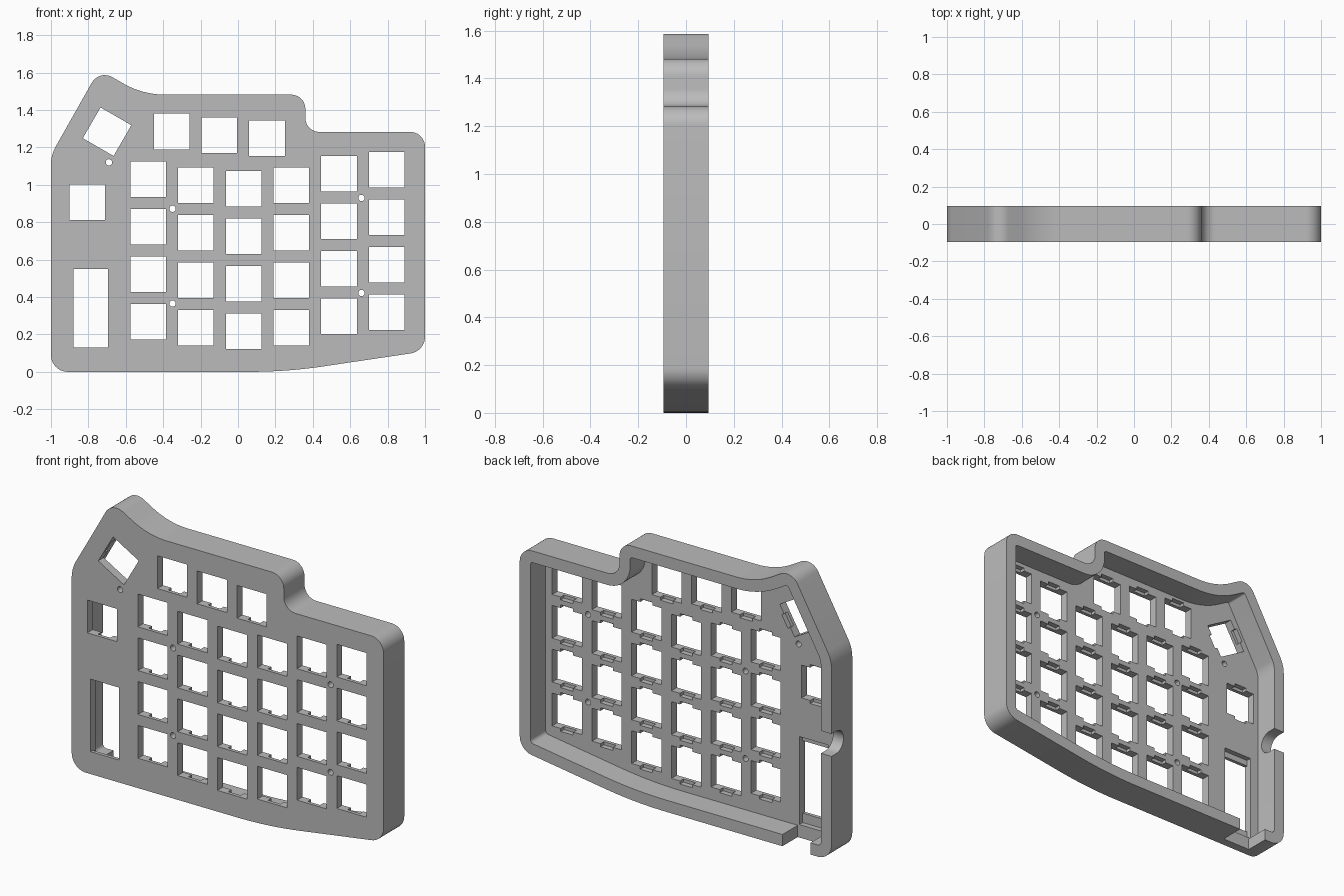
import bpy, bmesh, math
from mathutils import Vector, Matrix

if "Cube" in bpy.data.objects:
    bpy.data.objects.remove(bpy.data.objects["Cube"], do_unlink=True)

FRONT, BACK = -0.095, 0.095
PLATE = FRONT + 0.05      # rear surface of the key plate
LIP = FRONT + 0.02        # thin skin left in front of the clip notches
WALL = 0.068
KEY = 0.19
PITCH = 0.254

grey = bpy.data.materials.new("case_grey")
grey.use_nodes = True
colour = (0.5, 0.5, 0.5, 1)
grey.diffuse_color = colour
grey.node_tree.nodes["Principled BSDF"].inputs["Base Color"].default_value = colour

# Case outline corners, counter-clockwise: x, z, fillet radius
corners = [(-1, 0, .09), (.26, 0, 2.7), (1, .11, .09), (1, 1.283, .08),
           (.36, 1.283, .075), (.36, 1.482, .075), (-.51, 1.482, .45),
           (-.742, 1.616, .08), (-1, 1.16, .2)]


def neighbours(pts, i):
    p = Vector(pts[i][:2])
    a = (p - Vector(pts[i - 1][:2])).normalized()
    b = (Vector(pts[(i + 1) % len(pts)][:2]) - p).normalized()
    return p, a, b


def inset(pts, d):
    """Move every edge inward by d and adapt the fillets."""
    out = []
    for i, c in enumerate(pts):
        p, a, b = neighbours(pts, i)
        na, nb = Vector((-a.y, a.x)), Vector((-b.y, b.x))
        q = p + (na + nb) * d / (1 + na.dot(nb))
        convex = a.x * b.y - a.y * b.x > 0
        out.append((q.x, q.y, max(.015, c[2] - d) if convex else c[2] + d))
    return out


def fillet(pts, steps=10):
    """Replace each corner by a tangent arc."""
    out = []
    for i, c in enumerate(pts):
        p, a, b = neighbours(pts, i)
        turn = math.atan2(a.x * b.y - a.y * b.x, a.dot(b))
        r = c[2]
        start = p - a * r * math.tan(abs(turn) / 2)
        side = math.copysign(1, turn)
        centre = start + Vector((-a.y, a.x)) * r * side
        for k in range(steps + 1):
            out.append(centre + Matrix.Rotation(turn * k / steps, 2) @ (start - centre))
    return out


def box(x, z, w, h, angle=0):
    rot = Matrix.Rotation(math.radians(angle), 2)
    return [Vector((x, z)) + rot @ Vector((sx * w / 2, sz * h / 2))
            for sx, sz in ((-1, -1), (1, -1), (1, 1), (-1, 1))]


def disc(x, z, r, n=20):
    return [Vector((x + r * math.cos(k * math.tau / n), z + r * math.sin(k * math.tau / n)))
            for k in range(n)]


def prisms(name, profiles, y0, y1):
    """Extrude x-z profiles from y0 to y1 into one object."""
    bm = bmesh.new()
    for prof in profiles:
        face = bm.faces.new([bm.verts.new((p.x, y0, p.y)) for p in prof])
        ext = bmesh.ops.extrude_face_region(bm, geom=[face])["geom"]
        verts = [v for v in ext if isinstance(v, bmesh.types.BMVert)]
        bmesh.ops.translate(bm, verts=verts, vec=(0, y1 - y0, 0))
    bmesh.ops.recalc_face_normals(bm, faces=bm.faces)
    mesh = bpy.data.meshes.new(name)
    bm.to_mesh(mesh)
    bm.free()
    mesh.materials.append(grey)
    obj = bpy.data.objects.new(name, mesh)
    bpy.context.collection.objects.link(obj)
    return obj


# Key positions: x, z, angle
keys = [(-.70, 1.284, 60), (-.805, .908, 0),
        (-.355, 1.285, 0), (-.10, 1.265, 0), (.155, 1.25, 0)]
for x, top in ((-.48, 1.03), (-.225, .998), (.03, .98), (.285, .998), (.54, 1.06), (.795, 1.08)):
    keys += [(x, top - row * PITCH, 0) for row in range(4)]

case = prisms("keyboard_case", [fillet(corners)], FRONT, BACK)

# Rear cavity
cutters = [prisms("cavity_cutter", [fillet(inset(corners, WALL))], PLATE, BACK + .1)]

# Key openings, controller window and screw holes
openings = [box(x, z, KEY, KEY, a) for x, z, a in keys]
openings.append(box(-.787, .34, .183, .42))
openings += [disc(x, z, .017) for x, z in
             ((-.69, 1.12), (-.35, .872), (.66, .93), (-.35, .365), (.66, .422))]
cutters.append(prisms("opening_cutter", openings, FRONT - .1, PLATE + .03))

# Clip notches behind each opening and the controller recess
notches = [box(x, z, .08, KEY + .036, a) for x, z, a in keys]
notches.append(box(-.787, .33, .183, .51))
cutters.append(prisms("notch_cutter", notches, LIP, PLATE + .02))

# Port gap in the bottom wall
cutters.append(prisms("port_cutter", [box(-.775, .03, .18, .2)], PLATE, BACK + .1))

# Round cable notch in the side wall: a U profile extruded along x
radius, depth = .065, BACK - .045
profile = [Vector((.2, radius)), Vector((.2, -radius))]
profile = [Vector((-radius * math.sin(k * math.pi / 14), radius * math.cos(k * math.pi / 14)))
           for k in range(15)] + profile[::-1]
cable = prisms("cable_cutter", [profile], -.1, .1)
cable.data.transform(Matrix.Translation((-.98, depth, .67)) @ Matrix.Rotation(math.pi / 2, 4, "Z"))
cutters.append(cable)

bpy.ops.object.select_all(action="DESELECT")
bpy.context.view_layer.objects.active = case
case.select_set(True)
for cutter in cutters:
    cutter.hide_render = True
    mod = case.modifiers.new(cutter.name, "BOOLEAN")
    mod.operation, mod.solver, mod.object = "DIFFERENCE", "EXACT", cutter
    bpy.ops.object.modifier_apply(modifier=mod.name)
for cutter in cutters:
    bpy.data.objects.remove(cutter, do_unlink=True)

bpy.ops.object.shade_smooth_by_angle(angle=math.radians(30))
